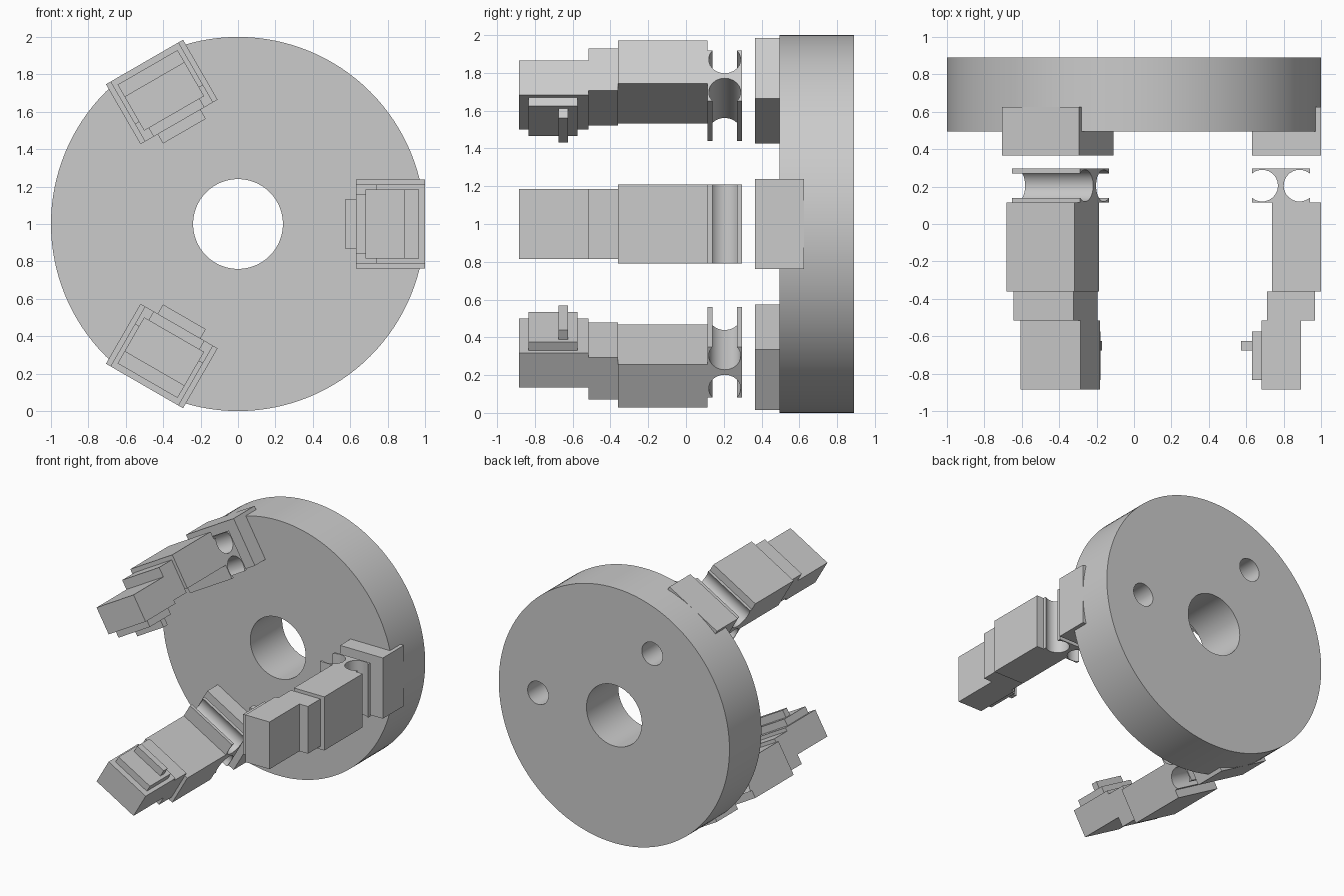
import bpy, bmesh
from math import cos, sin, pi, radians, acos

if "Cube" in bpy.data.objects:
    bpy.data.objects.remove(bpy.data.objects["Cube"])

CENTRE_Z = 1.0


def place(r, y, t, a):
    """Radial / axial / tangential position on the arm at angle a."""
    return (r * cos(a) - t * sin(a), y, CENTRE_Z + r * sin(a) + t * cos(a))


def prism(name, profile, half, a):
    """Extrude an (r, y) profile tangentially by +-half on the arm at angle a."""
    bm = bmesh.new()
    low = [bm.verts.new(place(r, y, -half, a)) for r, y in profile]
    top = [bm.verts.new(place(r, y, half, a)) for r, y in profile]
    n = len(profile)
    bm.faces.new(low)
    bm.faces.new(top[::-1])
    for i in range(n):
        j = (i + 1) % n
        bm.faces.new((low[j], low[i], top[i], top[j]))
    bmesh.ops.recalc_face_normals(bm, faces=bm.faces)
    mesh = bpy.data.meshes.new(name)
    bm.to_mesh(mesh)
    bm.free()
    ob = bpy.data.objects.new(name, mesh)
    bpy.context.collection.objects.link(ob)
    return ob


def box(name, r0, r1, y0, y1, half, a):
    return prism(name, [(r0, y0), (r1, y0), (r1, y1), (r0, y1)], half, a)


def cylinder(name, radius, y0, y1, x=0, z=CENTRE_Z, sides=96):
    bpy.ops.mesh.primitive_cylinder_add(vertices=sides, radius=radius, depth=y1 - y0,
                                        location=(x, (y0 + y1) / 2, z),
                                        rotation=(pi / 2, 0, 0))
    ob = bpy.context.object
    ob.name = name
    return ob


def smooth(ob):
    bpy.ops.object.select_all(action='DESELECT')
    ob.select_set(True)
    bpy.context.view_layer.objects.active = ob
    bpy.ops.object.shade_smooth_by_angle(angle=radians(30))


def cut(ob, cutter):
    cutter.hide_render = True
    mod = ob.modifiers.new("cut", 'BOOLEAN')
    mod.operation = 'DIFFERENCE'
    mod.solver = 'EXACT'
    mod.object = cutter
    bpy.context.view_layer.objects.active = ob
    bpy.ops.object.modifier_apply(modifier=mod.name)
    bpy.data.objects.remove(cutter)


# Mounting disc with centre bore and two blind holes in the back
disc = cylinder("mounting_disc", 1.0, 0.495, 0.89, sides=128)
cut(disc, cylinder("bore_cutter", 0.24, 0.3, 1.1))
for deg in (0, 120):
    x, _, z = place(0.66, 0, 0, radians(deg))
    cut(disc, cylinder("hole_cutter", 0.09, 0.63, 1.1, x, z, 48))
smooth(disc)

# Flexure profile: two flanges with a thin web between round scoops
R, YC, N = 0.085, 0.205, 16
span = acos(0.055 / R)          # where each scoop meets the open side


def scoop(cx, start, end):
    return [(cx + R * cos(start + (end - start) * i / N),
             YC + R * sin(start + (end - start) * i / N)) for i in range(N + 1)]


flexure = ([(0.63, 0.115), (0.94, 0.115)]
           + scoop(0.885, 2 * pi - span, span)
           + [(0.94, 0.297), (0.63, 0.297)]
           + scoop(0.685, pi - span, span - pi))

# Three finger arms around the disc
for k in range(3):
    a = radians(120 * k)
    n = str(k + 1)
    box("arm_base_" + n, 0.63, 1.0, 0.365, 0.625, 0.238, a)
    smooth(prism("arm_flexure_" + n, flexure, 0.21, a))
    box("arm_body_" + n, 0.737, 1.0, -0.36, 0.115, 0.21, a)
    box("arm_neck_" + n, 0.71, 0.967, -0.515, -0.36, 0.185, a)
    box("arm_tip_" + n, 0.683, 0.893, -0.885, -0.515, 0.185, a)
    box("grip_pad_" + n, 0.63, 0.683, -0.835, -0.575, 0.157, a)
    box("grip_ridge_" + n, 0.573, 0.63, -0.675, -0.625, 0.132, a)
